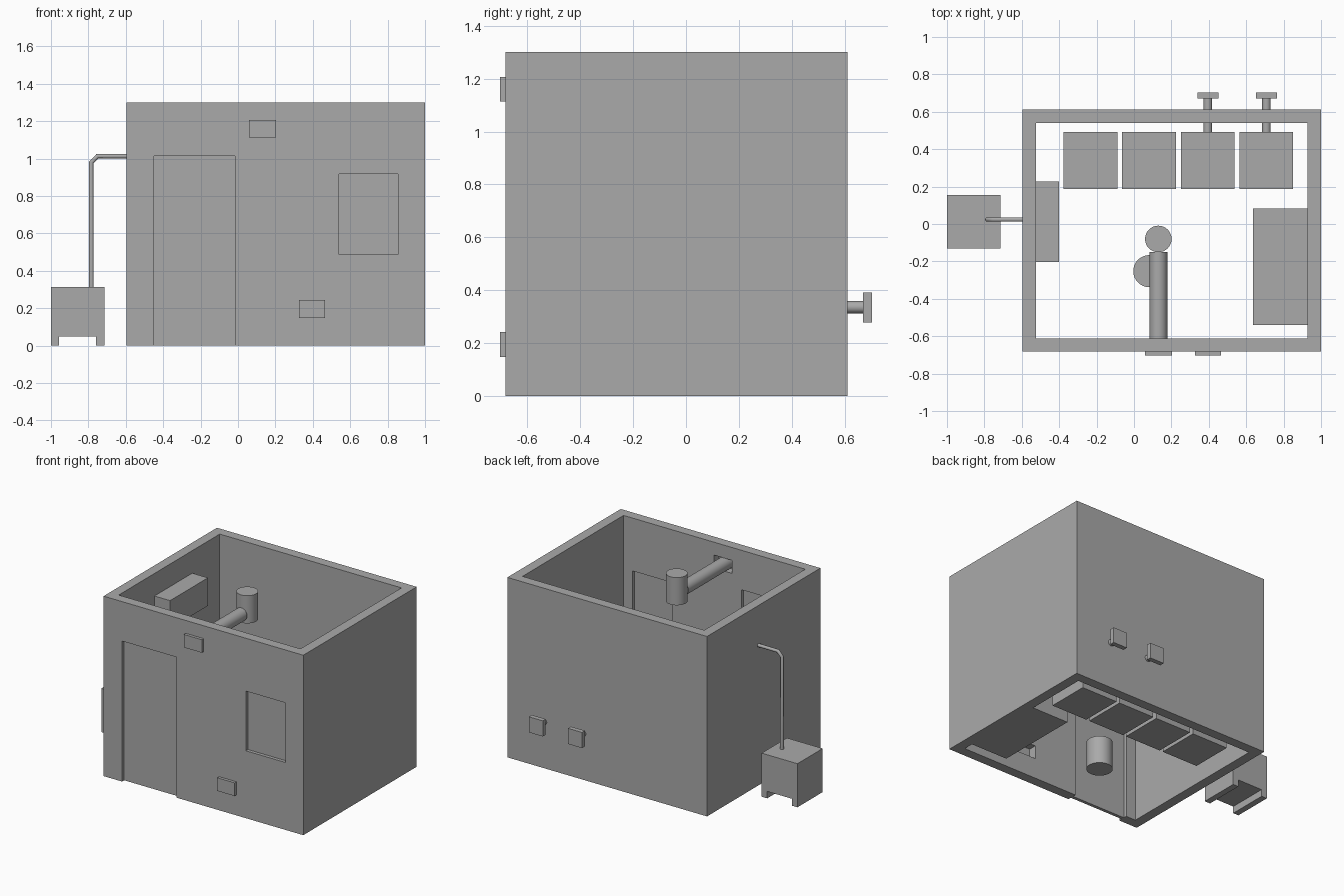
import bpy
import bmesh
from math import radians
from mathutils import Matrix, Vector

if "Cube" in bpy.data.objects:
    bpy.data.objects.remove(bpy.data.objects["Cube"])

grey = bpy.data.materials.new("plain_grey")
grey.use_nodes = True
grey.diffuse_color = (0.4, 0.4, 0.4, 1)
grey.node_tree.nodes["Principled BSDF"].inputs["Base Color"].default_value = grey.diffuse_color


def finish(name, bm):
    bmesh.ops.recalc_face_normals(bm, faces=bm.faces[:])
    mesh = bpy.data.meshes.new(name)
    bm.to_mesh(mesh)
    bm.free()
    mesh.materials.append(grey)
    ob = bpy.data.objects.new(name, mesh)
    bpy.context.collection.objects.link(ob)
    return ob


def select(ob):
    bpy.ops.object.select_all(action='DESELECT')
    ob.select_set(True)
    bpy.context.view_layer.objects.active = ob


def add_box(bm, x, y, z):
    spans = (x, y, z)
    centre = Matrix.Translation([(a + b) / 2 for a, b in spans])
    size = Matrix.Diagonal([b - a for a, b in spans] + [1])
    bmesh.ops.create_cube(bm, size=1, matrix=centre @ size)


def box(name, x, y, z):
    bm = bmesh.new()
    add_box(bm, x, y, z)
    return finish(name, bm)


def rod(name, start, end, radius, sides=32):
    a, b = Vector(start), Vector(end)
    turn = (b - a).to_track_quat('Z', 'Y').to_matrix().to_4x4()
    bm = bmesh.new()
    bmesh.ops.create_cone(bm, cap_ends=True, segments=sides, radius1=radius, radius2=radius,
                          depth=(b - a).length, matrix=Matrix.Translation((a + b) / 2) @ turn)
    ob = finish(name, bm)
    select(ob)
    bpy.ops.object.shade_smooth_by_angle(angle=radians(30))
    return ob


def prism(name, faces_2d, place, offset):
    """Extrude flat quads given as 2D points."""
    bm = bmesh.new()
    for quad in faces_2d:
        bm.faces.new([bm.verts.new(place(*p)) for p in quad])
    bmesh.ops.remove_doubles(bm, verts=bm.verts[:], dist=0.0001)
    grown = bmesh.ops.extrude_face_region(bm, geom=bm.faces[:], use_keep_orig=True)
    moved = [v for v in grown["geom"] if isinstance(v, bmesh.types.BMVert)]
    bmesh.ops.translate(bm, verts=moved, vec=offset)
    return finish(name, bm)


# Room shell, open at the top and bottom
def corners(x0, x1, y0, y1):
    return [(x0, y0), (x1, y0), (x1, y1), (x0, y1)]


outer = corners(-0.596, 1.0, -0.683, 0.611)
inner = corners(-0.525, 0.928, -0.612, 0.541)
ring = [(outer[i], outer[i - 3], inner[i - 3], inner[i]) for i in range(4)]
walls = prism("walls", ring, lambda x, y: (x, y, 0), (0, 0, 1.3))

# Openings in the front wall: door, window, two vents
DOOR = ((-0.448, -0.015), (0, 1.015))
WINDOW = ((0.541, 0.856), (0.487, 0.918))
VENTS = {"upper_vent": ((0.06, 0.204), (1.113, 1.207)),
         "lower_vent": ((0.327, 0.466), (0.148, 0.243))}
bm = bmesh.new()
add_box(bm, DOOR[0], (-0.8, -0.56), (-0.1, DOOR[1][1]))
for x, z in (WINDOW, *VENTS.values()):
    add_box(bm, x, (-0.8, -0.56), z)
cutter = finish("opening_cutter", bm)
cutter.hide_render = True
cut = walls.modifiers.new("openings", 'BOOLEAN')
cut.operation = 'DIFFERENCE'
cut.solver = 'EXACT'
cut.object = cutter
select(walls)
bpy.ops.object.modifier_apply(modifier=cut.name)
bpy.data.objects.remove(cutter)

# Thin panels set into the openings
box("door", DOOR[0], (-0.659, -0.636), DOOR[1])
box("window_pane", WINDOW[0], (-0.659, -0.636), WINDOW[1])
for name, (x, z) in VENTS.items():
    box(name, x, (-0.704, -0.669), z)

# Ceiling fan housing with its exhaust duct
rod("fan_housing", (0.13, -0.08, 1.1), (0.13, -0.08, 1.3), 0.071)
rod("exhaust_duct", (0.131, -0.669, 1.16), (0.131, -0.15, 1.16), 0.047)

# Furniture and appliances
rod("stool", (0.082, -0.252, 0), (0.082, -0.252, 0.2), 0.086)
box("table", (0.636, 0.928), (-0.539, 0.082), (0, 0.41))
for i in range(4):
    x = -0.376 + i * 0.313
    box(f"cabinet_{i + 1}", (x, x + 0.287), (0.186, 0.493), (0, 0.41))

# Outlets running from two cabinets through the back wall
for side, x in (("right", 0.395), ("left", 0.708)):
    rod(f"{side}_outlet_pipe", (x, 0.49, 0.336), (x, 0.675, 0.336), 0.023)
    box(f"{side}_outlet_cap", (x - 0.056, x + 0.056), (0.67, 0.704), (0.279, 0.392))

# Indoor and outdoor cooling units
box("indoor_unit", (-0.525, -0.4), (-0.204, 0.228), (0.935, 1.137))
box("outdoor_unit", (-1.0, -0.714), (-0.132, 0.156), (0.05, 0.315))
for side, x in (("right", -1.0), ("left", -0.758)):
    box(f"{side}_unit_foot", (x, x + 0.044), (-0.132, 0.156), (0, 0.05))

# Bent pipe joining the two units
path = bpy.data.curves.new("coolant_pipe", 'CURVE')
path.dimensions = '3D'
path.bevel_depth = 0.0125
path.bevel_resolution = 3
path.use_fill_caps = True
line = path.splines.new('POLY')
points = [(-0.784, 0.31), (-0.784, 0.98), (-0.752, 1.013), (-0.52, 1.013)]
line.points.add(len(points) - 1)
for point, (x, z) in zip(line.points, points):
    point.co = (x, 0.024, z, 1)
path.materials.append(grey)
pipe = bpy.data.objects.new("coolant_pipe", path)
bpy.context.collection.objects.link(pipe)
